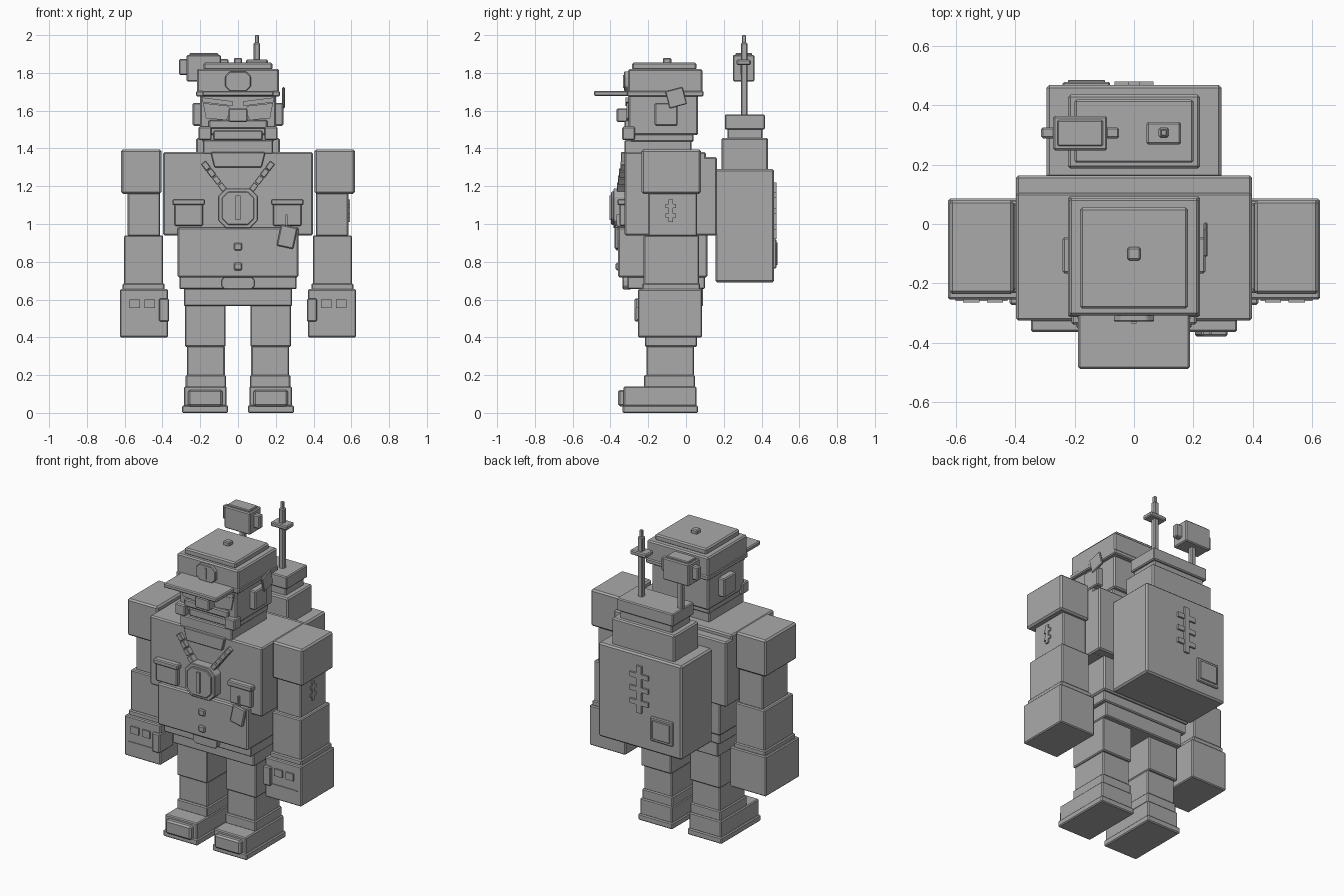
import bpy, bmesh, math
from mathutils import Matrix, Vector

grey = bpy.data.materials.new("plain grey")
grey.diffuse_color = (0.4, 0.4, 0.4, 1)


def finish(name, bm, bevel):
    bmesh.ops.recalc_face_normals(bm, faces=bm.faces)
    mesh = bpy.data.meshes.new(name)
    bm.to_mesh(mesh)
    bm.free()
    mesh.materials.append(grey)
    ob = bpy.data.objects.new(name, mesh)
    bpy.context.collection.objects.link(ob)
    if bevel:
        mod = ob.modifiers.new("edge", 'BEVEL')
        mod.width = bevel
        mod.segments = 1
    return ob


def box(name, x, y, z, bevel=0.006, turn=None):
    """Bevelled box from (min, max) ranges, optionally turned about its centre."""
    bm = bmesh.new()
    bmesh.ops.create_cube(bm, size=1)
    rng = (x, y, z)
    size = [b - a for a, b in rng]
    mid = Vector([(a + b) / 2 for a, b in rng])
    mat = Matrix.Diagonal((*size, 1))
    if turn:
        mat = Matrix.Rotation(math.radians(turn[1]), 4, turn[0]) @ mat
    bmesh.ops.transform(bm, matrix=mat, verts=bm.verts)
    bmesh.ops.translate(bm, vec=mid, verts=bm.verts)
    return finish(name, bm, min(bevel, min(size) * 0.3))


def pair(name, x, y, z, bevel=0.006, turn=None):
    """Box on +x and its mirror on -x."""
    box(name + "_right", x, y, z, bevel, turn)
    box(name + "_left", (-x[1], -x[0]), y, z, bevel,
        turn and (turn[0], -turn[1]))


def plate(name, pts, y0, y1, bevel=0.004):
    """Front-facing outline of (x, z) points extruded from y0 to y1."""
    bm = bmesh.new()
    face = bm.faces.new([bm.verts.new((x, y0, z)) for x, z in pts])
    ext = bmesh.ops.extrude_face_region(bm, geom=[face])
    vs = [v for v in ext['geom'] if isinstance(v, bmesh.types.BMVert)]
    bmesh.ops.translate(bm, vec=(0, y1 - y0, 0), verts=vs)
    return finish(name, bm, bevel)


def octagon(cz, w, h, cut):
    return [(-w, cz - h + cut), (-w + cut, cz - h), (w - cut, cz - h), (w, cz - h + cut),
            (w, cz + h - cut), (w - cut, cz + h), (-w + cut, cz + h), (-w, cz + h - cut)]


# Legs and shoes
pair("sole", (0.053, 0.296), (-0.335, 0.063), (0, 0.04))
pair("shoe", (0.06, 0.286), (-0.33, 0.055), (0.035, 0.14))
pair("toe_cap", (0.083, 0.265), (-0.36, -0.32), (0.035, 0.122), 0.01)
pair("ankle", (0.063, 0.277), (-0.222, 0.048), (0.135, 0.2))
pair("shin", (0.07, 0.27), (-0.21, 0.042), (0.195, 0.355))
pair("thigh", (0.066, 0.28), (-0.218, 0.058), (0.35, 0.58))

# Arms and hands
pair("hand", (0.37, 0.625), (-0.254, 0.085), (0.4, 0.655))
pair("thumb", (0.365, 0.418), (-0.272, -0.13), (0.483, 0.605))
pair("wrist", (0.388, 0.612), (-0.232, 0.075), (0.65, 0.685))
pair("forearm", (0.397, 0.603), (-0.224, 0.07), (0.68, 0.94))
pair("upper_arm", (0.412, 0.584), (-0.2, 0.058), (0.935, 1.165))
pair("shoulder", (0.405, 0.62), (-0.236, 0.08), (1.16, 1.395), 0.01)
for i, x in enumerate((0.44, 0.52)):
    pair(f"knuckle_{i}", (x, x + 0.055), (-0.264, -0.25), (0.555, 0.6), 0)
pair("finger_line", (0.425, 0.6), (-0.259, -0.25), (0.49, 0.497), 0)
box("arm_patch_bar", (0.58, 0.593), (-0.092, -0.07), (1.01, 1.13), 0)
for z in (1.035, 1.085):
    box("arm_patch_cross", (0.58, 0.592), (-0.108, -0.054), (z, z + 0.02), 0)

# Torso and belt
box("hips", (-0.287, 0.287), (-0.25, 0.09), (0.565, 0.66))
box("belt", (-0.31, 0.31), (-0.31, 0.1), (0.655, 0.722))
plate("buckle", octagon(0.688, 0.088, 0.034, 0.018), -0.335, -0.29)
box("waist", (-0.32, 0.32), (-0.36, 0.114), (0.718, 0.982), 0.008)
box("chest", (-0.397, 0.397), (-0.325, 0.105), (0.94, 1.38), 0.008)
box("back_slab", (-0.397, 0.397), (0.09, 0.163), (0.94, 1.355), 0.008)
for z in (0.88, 0.775):
    box("button", (-0.022, 0.022), (-0.372, -0.35), (z - 0.02, z + 0.02))

# Bib, chain and medallion
plate("bib", [(-0.125, 1.3), (0.125, 1.3), (0.145, 1.38), (-0.145, 1.38)], -0.345, -0.3)
for s in (-1, 1):
    top, low = Vector((s * 0.183, 0, 1.325)), Vector((s * 0.068, 0, 1.175))
    for i in range(4):
        a, b = top.lerp(low, i / 4), top.lerp(low, (i + 0.92) / 4)
        n = Vector((b.z - a.z, 0, a.x - b.x)).normalized() * 0.015
        plate("chain_link", [(p.x, p.z) for p in (a + n, b + n, b - n, a - n)],
              -0.348 - 0.006 * i, -0.32, 0.003)
plate("medallion", octagon(1.083, 0.105, 0.105, 0.04), -0.385, -0.32)
plate("medallion_face", octagon(1.083, 0.085, 0.088, 0.033), -0.396, -0.38)
box("medallion_bar", (-0.012, 0.012), (-0.405, -0.39), (1.02, 1.15), 0)

# Pockets and hanging tag
pair("pocket", (0.185, 0.337), (-0.352, -0.32), (0.99, 1.12))
pair("pocket_flap", (0.175, 0.347), (-0.363, -0.32), (1.1, 1.132))
box("tag_string", (0.252, 0.262), (-0.368, -0.35), (0.98, 1.05), 0)
box("tag", (0.215, 0.305), (-0.378, -0.355), (0.875, 0.99), 0.006, ('Y', 12))

# Neck, head and face
box("neck", (-0.185, 0.185), (-0.325, 0.03), (1.37, 1.445))
box("chin", (-0.19, 0.19), (-0.295, 0.04), (1.435, 1.53))
box("head", (-0.2, 0.2), (-0.305, 0.063), (1.47, 1.685), 0.008)
box("mouth", (-0.13, 0.13), (-0.31, -0.28), (1.445, 1.495))
box("moustache", (-0.155, 0.155), (-0.325, -0.29), (1.505, 1.55))
pair("jaw_corner", (0.14, 0.21), (-0.338, -0.27), (1.445, 1.515))
box("nose", (-0.05, 0.05), (-0.367, -0.29), (1.54, 1.612))
for s in (-1, 1):
    plate("eye", [(s * 0.04, 1.6), (s * 0.06, 1.55), (s * 0.17, 1.56), (s * 0.185, 1.64),
                  (s * 0.05, 1.625)], -0.314, -0.3, 0)
    plate("brow", [(s * 0.03, 1.625), (s * 0.19, 1.645), (s * 0.19, 1.67), (s * 0.03, 1.65)],
          -0.32, -0.3, 0)
pair("ear", (0.19, 0.24), (-0.166, -0.045), (1.52, 1.64))
box("ear_tag", (0.234, 0.248), (-0.1, -0.005), (1.622, 1.715), 0.004, ('X', 15))

# Cap
box("cap_band", (-0.222, 0.222), (-0.312, 0.093), (1.675, 1.705))
box("cap", (-0.218, 0.218), (-0.307, 0.087), (1.69, 1.82), 0.008)
box("cap_top", (-0.182, 0.182), (-0.285, 0.055), (1.815, 1.855), 0.008)
box("cap_button", (-0.022, 0.022), (-0.122, -0.078), (1.85, 1.88))
box("brim", (-0.188, 0.188), (-0.487, -0.29), (1.677, 1.705))
plate("cap_badge", octagon(1.755, 0.068, 0.052, 0.025), -0.328, -0.3)
box("cap_badge_bar", (-0.008, 0.008), (-0.334, -0.32), (1.72, 1.79), 0)

# Backpack
box("backpack", (-0.295, 0.295), (0.155, 0.467), (0.69, 1.29), 0.01)
box("backpack_step", (-0.222, 0.222), (0.187, 0.435), (1.28, 1.455), 0.008)
box("backpack_neck", (-0.185, 0.185), (0.22, 0.405), (1.445, 1.505))
box("backpack_lid", (-0.2, 0.2), (0.206, 0.418), (1.5, 1.58))
box("back_panel", (-0.24, -0.08), (0.46, 0.478), (0.765, 0.92))
box("back_panel_face", (-0.222, -0.098), (0.475, 0.485), (0.783, 0.902))
box("back_relief_bar", (-0.018, 0.018), (0.46, 0.48), (0.92, 1.22), 0)
for z in (0.97, 1.055, 1.14):
    box("back_relief_cross", (-0.065, 0.065), (0.46, 0.479), (z, z + 0.03), 0)

# Antenna and camera box on the backpack
box("antenna_base", (0.083, 0.117), (0.29, 0.325), (1.57, 1.96))
box("antenna_tip", (0.09, 0.11), (0.297, 0.317), (1.95, 2.0), 0.003)
box("antenna_cross", (0.042, 0.158), (0.268, 0.343), (1.842, 1.87))
box("camera_post", (-0.197, -0.163), (0.29, 0.325), (1.57, 1.78))
box("camera", (-0.272, -0.09), (0.248, 0.363), (1.755, 1.895))
box("camera_lid", (-0.258, -0.104), (0.262, 0.349), (1.89, 1.905))
for x in (-0.312, -0.095):
    box("camera_knob", (x, x + 0.045), (0.288, 0.325), (1.788, 1.873))
